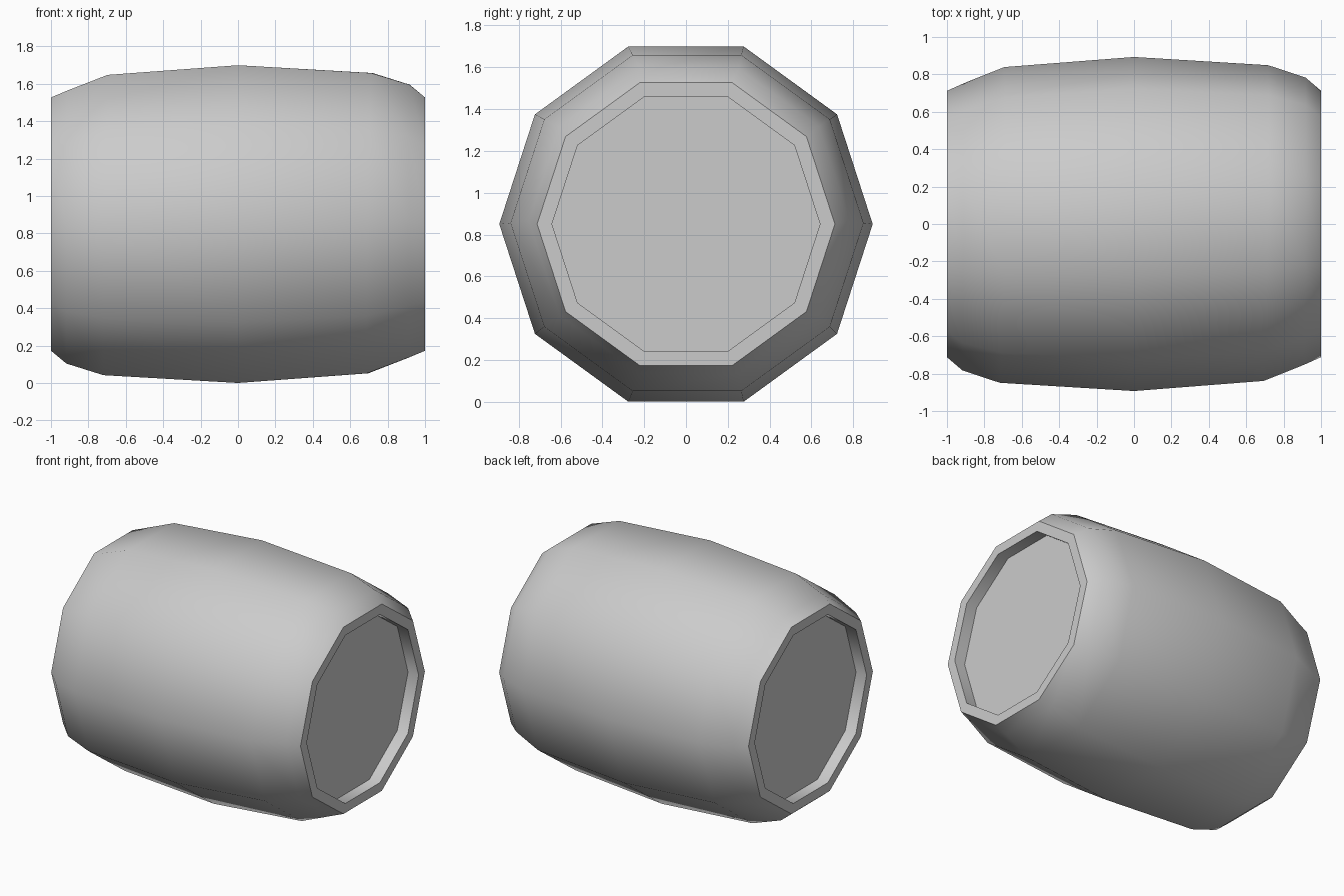
import bpy, bmesh
from math import cos, sin, pi, radians

if "Cube" in bpy.data.objects:
    bpy.data.objects.remove(bpy.data.objects["Cube"])

SIDES = 10
CENTRE_Z = 0.85

# Lengthwise profile from recessed left end to recessed right end:
# (x, radius, sideways shift, x tilt)
half = [(0.705, 0.844, 0.005, 0.014), (0.915, 0.767, 0.016, 0.003),
        (1.0, 0.712, 0.0, 0.0), (1.0, 0.641, 0.0, 0.0), (0.915, 0.641, 0.0, 0.0)]
left = [(-x, r, -s, t) for x, r, s, t in reversed(half)]
profile = left + [(0.0, 0.893, 0.0, 0.0)] + half

# Barrel body: ten-sided rings bridged along x, with flat recessed lids
bm = bmesh.new()
rings = []
for x, r, shift, tilt in profile:
    ring = []
    for i in range(SIDES):
        a = 2 * pi * i / SIDES
        y, z = r * cos(a), r * sin(a)
        ring.append(bm.verts.new((x + tilt * (y + z), y + shift, z + shift + CENTRE_Z)))
    rings.append(ring)
for r0, r1 in zip(rings, rings[1:]):
    for i in range(SIDES):
        j = (i + 1) % SIDES
        bm.faces.new((r0[i], r0[j], r1[j], r1[i]))
bm.faces.new(rings[0])
bm.faces.new(rings[-1])
bmesh.ops.recalc_face_normals(bm, faces=bm.faces)

mesh = bpy.data.meshes.new("barrel")
bm.to_mesh(mesh)
bm.free()
barrel = bpy.data.objects.new("barrel", mesh)
bpy.context.collection.objects.link(barrel)

# Smooth staves, sharp rims
bpy.context.view_layer.objects.active = barrel
barrel.select_set(True)
bpy.ops.object.shade_smooth_by_angle(angle=radians(40))
